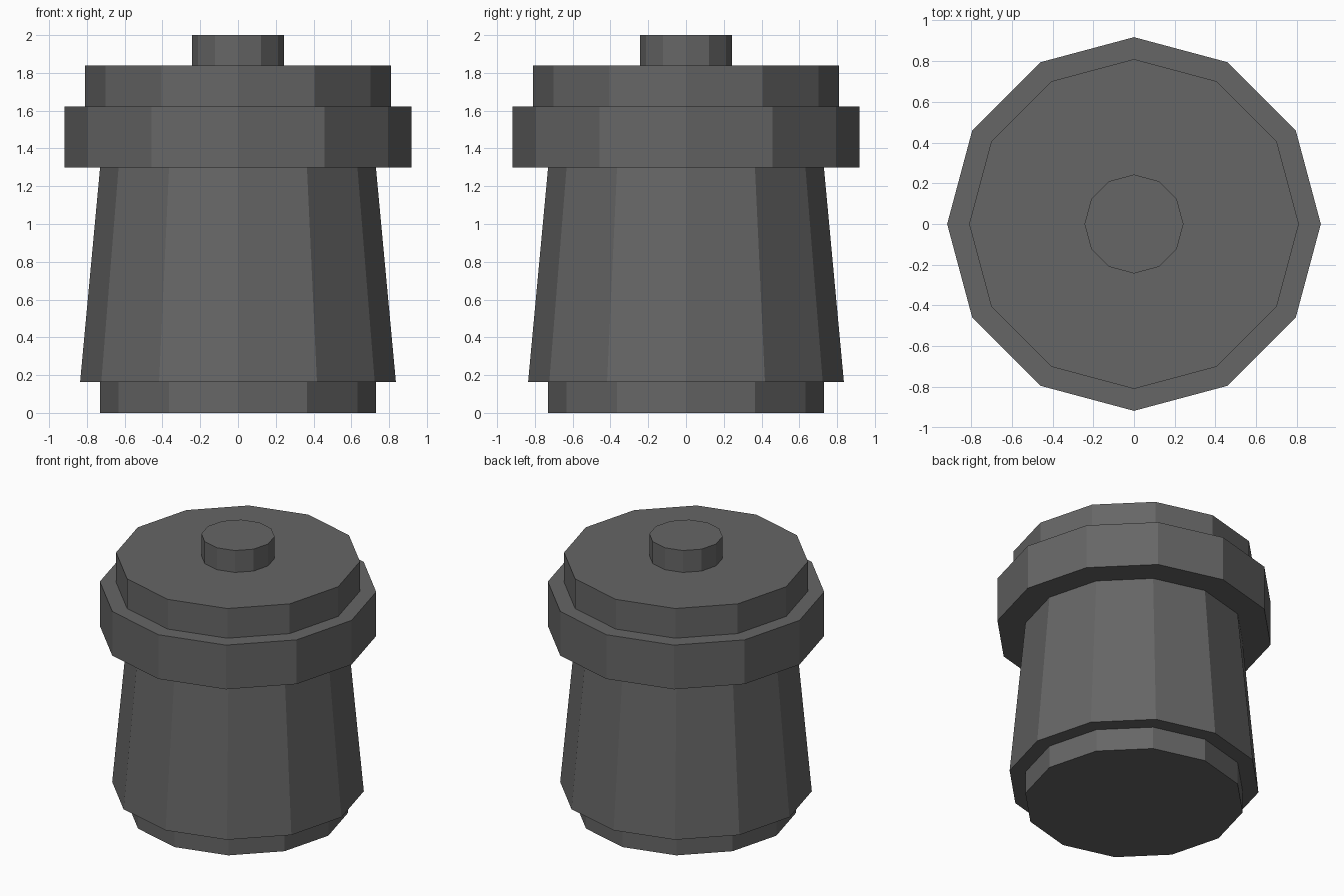
import bpy, bmesh, math

if "Cube" in bpy.data.objects:
    bpy.data.objects.remove(bpy.data.objects["Cube"])

SIDES = 12

grey = bpy.data.materials.new("dark grey")
grey.diffuse_color = (0.133, 0.133, 0.133, 1)
grey.use_nodes = True
grey.node_tree.nodes["Principled BSDF"].inputs["Base Color"].default_value = grey.diffuse_color


def lathe(name, profile, cap_bottom=False, cap_top=False):
    """Revolve (radius, height) points into a flat-sided shell."""
    bm = bmesh.new()
    rings = []
    for r, z in profile:
        rings.append([bm.verts.new((r * math.cos(math.tau * i / SIDES),
                                    r * math.sin(math.tau * i / SIDES), z))
                      for i in range(SIDES)])
    for a, b in zip(rings, rings[1:]):
        for i in range(SIDES):
            j = (i + 1) % SIDES
            bm.faces.new((a[i], a[j], b[j], b[i]))
    if cap_bottom:
        bm.faces.new(rings[0][::-1])
    if cap_top:
        bm.faces.new(rings[-1])
    mesh = bpy.data.meshes.new(name)
    bm.to_mesh(mesh)
    bm.free()
    mesh.materials.append(grey)
    obj = bpy.data.objects.new(name, mesh)
    bpy.context.collection.objects.link(obj)
    return obj


# Recessed foot
lathe("foot", [(0.73, 0), (0.73, 0.163)], cap_bottom=True)
# Tapered body with its underside ledge
lathe("body", [(0.73, 0.163), (0.836, 0.163), (0.73, 1.30)])
# Wide collar with ledges above and below
lathe("collar", [(0.73, 1.30), (0.918, 1.30), (0.918, 1.623), (0.81, 1.623)])
# Lid with its top surface
lathe("lid", [(0.81, 1.623), (0.81, 1.84), (0.243, 1.84)])
# Knob
lathe("knob", [(0.243, 1.84), (0.243, 2.0)], cap_top=True)
